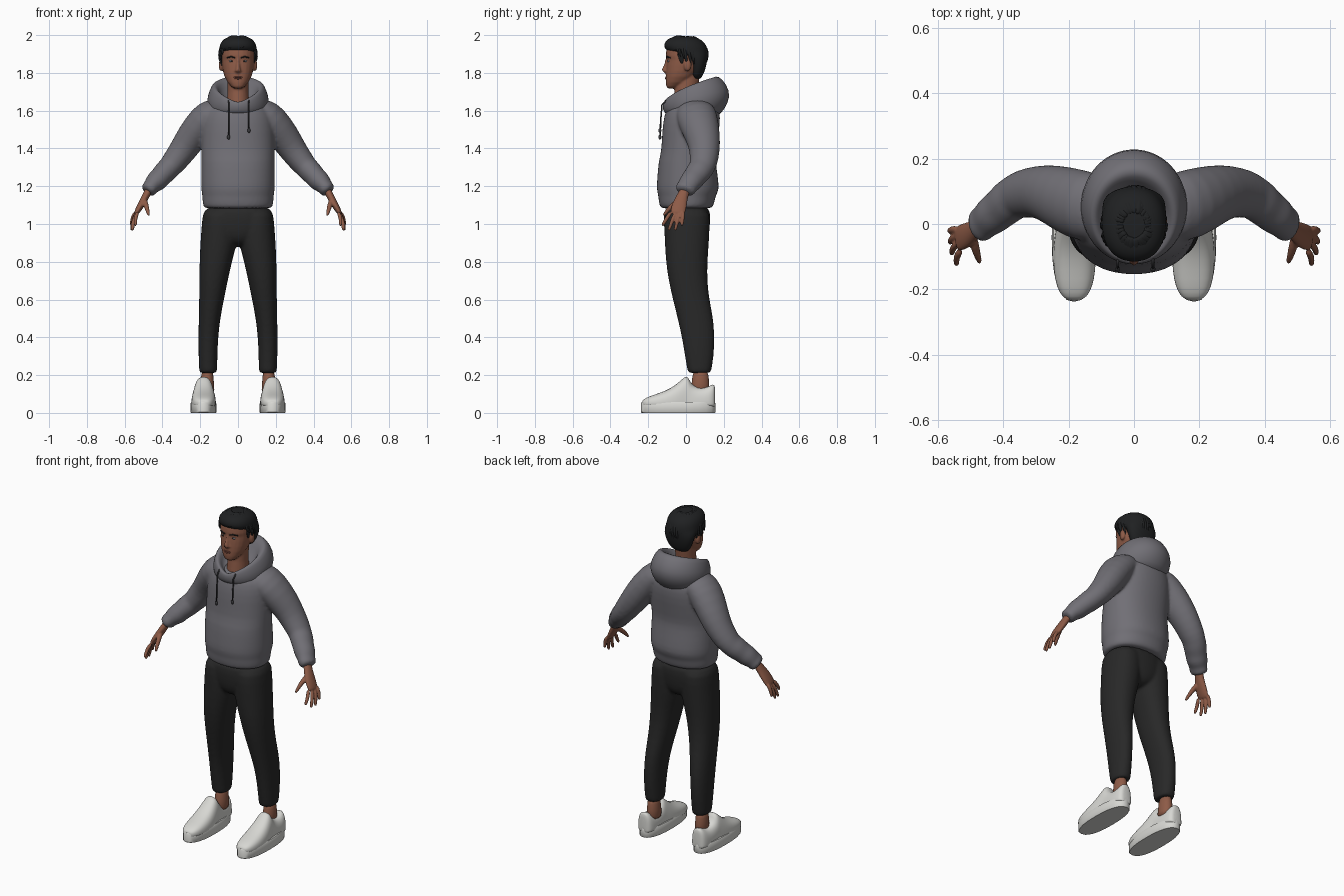
import bpy, bmesh, math, random
from mathutils import Vector, Matrix

random.seed(4)


def material(name, rgb):
    m = bpy.data.materials.new(name)
    m.diffuse_color = (*rgb, 1)
    return m


GREY = material("hoodie grey", (0.165, 0.16, 0.18))
BLACK = material("trouser black", (0.021, 0.021, 0.021))
SKIN = material("skin brown", (0.27, 0.105, 0.063))
HAIR = material("hair black", (0.014, 0.015, 0.016))
WHITE = material("shoe white", (0.68, 0.68, 0.65))
CORD = material("cord dark grey", (0.045, 0.045, 0.05))
EYE = material("eye pale", (0.35, 0.38, 0.42))
LIP = material("lip brown", (0.20, 0.068, 0.048))


def skin_rings(bm, rings):
    """Join rings of points into a closed lofted solid."""
    loops = [[bm.verts.new(p) for p in ring] for ring in rings]
    n = len(loops[0])
    for a, b in zip(loops, loops[1:]):
        for i in range(n):
            j = (i + 1) % n
            bm.faces.new((a[i], a[j], b[j], b[i]))
    bm.faces.new(loops[0][::-1])
    bm.faces.new(loops[-1])


def unit_ring(n=24, e=2.2):
    out = []
    for i in range(n):
        a = 2 * math.pi * i / n
        c, s = math.cos(a), math.sin(a)
        out.append((math.copysign(abs(c) ** (2 / e), c), math.copysign(abs(s) ** (2 / e), s)))
    return out


def stack(bm, secs, e=2.2):
    """Level rings: (z, x min, x max, y front, y back)."""
    skin_rings(bm, [[((a + b) / 2 + u * (b - a) / 2, (f + k) / 2 + v * (k - f) / 2, z)
                     for u, v in unit_ring(24, e)] for z, a, b, f, k in secs])


def tube(bm, secs, side=1, n=16):
    """Rings across a path: (x, y, z, radius in xz, radius along y)."""
    pts = [Vector(s[:3]) for s in secs]
    rings = []
    for i, s in enumerate(secs):
        t = (pts[min(i + 1, len(pts) - 1)] - pts[max(i - 1, 0)]).normalized()
        u = Vector((0, 1, 0)).cross(t)
        u = u.normalized() if u.length > 0.05 else Vector((1, 0, 0))
        v = t.cross(u)
        ring = [pts[i] + u * (a * s[3]) + v * (b * s[4]) for a, b in unit_ring(n, 2)]
        rings.append([(p.x * side, p.y, p.z) for p in ring])
    skin_rings(bm, rings)


def ball(bm, loc, scale):
    bmesh.ops.create_uvsphere(bm, u_segments=16, v_segments=10, radius=1,
                              matrix=Matrix.Translation(loc) @ Matrix.Diagonal((*scale, 1)))


def finish(bm, name, mat, sub=0, mirror=False, voxel=0, smooth=4):
    bmesh.ops.recalc_face_normals(bm, faces=bm.faces)
    for f in bm.faces:
        f.smooth = True
    me = bpy.data.meshes.new(name)
    bm.to_mesh(me)
    bm.free()
    me.materials.append(mat)
    ob = bpy.data.objects.new(name, me)
    bpy.context.collection.objects.link(ob)
    if mirror:
        ob.modifiers.new("mirror", 'MIRROR').use_mirror_merge = False
    if sub:
        m = ob.modifiers.new("subdivision", 'SUBSURF')
        m.levels = m.render_levels = sub
    if voxel:
        m = ob.modifiers.new("remesh", 'REMESH')
        m.mode, m.voxel_size, m.use_smooth_shade = 'VOXEL', voxel, True
        m = ob.modifiers.new("smooth", 'SMOOTH')
        m.factor, m.iterations = 0.5, smooth
    return ob


# Hoodie body and sleeves
bm = bmesh.new()
stack(bm, [(z, -r, r, f, k) for z, r, f, k in [
    (1.08, .175, -.13, .13), (1.09, .186, -.14, .145), (1.13, .19, -.147, .155), (1.15, .19, -.147, .158),
    (1.18, .197, -.158, .178), (1.25, .197, -.153, .17), (1.34, .195, -.146, .157), (1.38, .196, -.131, .157),
    (1.5, .197, -.127, .178), (1.57, .19, -.117, .183), (1.62, .165, -.102, .175),
    (1.645, .12, -.06, .14), (1.655, .06, -.02, .08)]])
for s in (1, -1):
    tube(bm, [(.08, .045, 1.61, .05, .09), (.125, .05, 1.595, .078, .105), (.175, .06, 1.555, .09, .11),
              (.25, .092, 1.455, .082, .092), (.295, .1, 1.385, .073, .08), (.345, .092, 1.32, .066, .074),
              (.365, .082, 1.297, .059, .068), (.385, .068, 1.277, .063, .068), (.41, .045, 1.25, .054, .062),
              (.43, .03, 1.228, .058, .062), (.448, .015, 1.212, .05, .056), (.46, .005, 1.197, .042, .054),
              (.47, -.003, 1.185, .044, .056), (.485, -.01, 1.168, .037, .05)], s, 24)
finish(bm, "hoodie_body", GREY, sub=1, voxel=.009, smooth=4)

# Hood lying open around the neck
bm = bmesh.new()
rings = []
for rx, f, k, zf, zb in [(.135, -.105, .165, 1.575, 1.56), (.155, -.118, .2, 1.595, 1.6),
                         (.168, -.125, .24, 1.615, 1.675), (.152, -.124, .215, 1.635, 1.74),
                         (.135, -.118, .175, 1.645, 1.785), (.115, -.105, .145, 1.643, 1.78),
                         (.095, -.088, .115, 1.63, 1.735), (.078, -.07, .085, 1.60, 1.67)]:
    ring = []
    for u, v in unit_ring(32, 2):
        b = (1 + v) / 2
        ring.append((rx * u, f + (k - f) * b, zf + (zb - zf) * b ** .6))
    rings.append(ring)
skin_rings(bm, rings)
finish(bm, "hood", GREY, sub=1)

# Drawstrings with end knots
bm = bmesh.new()
for x, z in ((-.05, 1.46), (.058, 1.495)):
    tube(bm, [(x, -.105, 1.655, .004, .004), (x, -.127, 1.63, .004, .004),
              (x, -.133, 1.56, .004, .004), (x, -.137, z, .004, .004)], 1, 8)
    ball(bm, (x, -.138, z), (.008, .008, .013))
finish(bm, "drawstrings", CORD)

# Trousers: two legs and hips blended together
bm = bmesh.new()
stack(bm, [(.21, .112, .205, .01, .132), (.22, .11, .206, .008, .134), (.3, .109, .209, -.006, .148),
           (.4, .105, .21, -.022, .152), (.5, .094, .208, -.045, .146), (.6, .074, .206, -.07, .124),
           (.7, .054, .205, -.093, .113), (.8, .032, .204, -.107, .114), (.9, .004, .2, -.113, .122),
           (1., .0, .192, -.117, .127), (1.1, .0, .186, -.112, .128)])
bmesh.ops.duplicate(bm, geom=bm.verts[:] + bm.edges[:] + bm.faces[:])
half = len(bm.verts) // 2
bm.verts.ensure_lookup_table()
for v in bm.verts[half:]:
    v.co.x *= -1
stack(bm, [(.88, -.04, .04, -.06, .07), (.91, -.1, .1, -.1, .11), (.96, -.18, .18, -.116, .125),
           (1.03, -.188, .188, -.12, .13), (1.11, -.183, .183, -.118, .13)])
finish(bm, "trousers", BLACK, sub=1, voxel=.009, smooth=4)

# Ankles
bm = bmesh.new()
stack(bm, [(.09, .12, .2, .02, .13), (.15, .128, .198, .03, .122), (.24, .13, .195, .035, .12)], 2)
finish(bm, "ankles", SKIN, sub=1, mirror=True)

# Shoe uppers: arched sections from toe to heel (y, half width, height)
bm = bmesh.new()
rings = []
for y, w, h in [(-.233, .018, .06), (-.225, .036, .072), (-.195, .055, .088), (-.14, .065, .105),
                (-.08, .066, .13), (-.035, .061, .165), (-.005, .055, .195), (.012, .053, .192),
                (.025, .053, .155), (.06, .053, .132), (.1, .052, .13), (.135, .047, .15),
                (.15, .036, .152), (.155, .02, .13)]:
    rings.append([(.182 + w * u, y, .05 + (h - .05) * v if v > 0 else .05 + .02 * v)
                  for u, v in unit_ring(24, 2.6)])
skin_rings(bm, rings)
finish(bm, "shoe_uppers", WHITE, sub=1, mirror=True)

# Shoe soles
bm = bmesh.new()
stack(bm, [(0, .117, .249, -.234, .153), (.004, .114, .252, -.238, .156),
           (.05, .115, .251, -.238, .156), (.057, .119, .247, -.234, .153)], 2.4)
finish(bm, "shoe_soles", WHITE, mirror=True)
bpy.context.view_layer.objects.active = bpy.data.objects["shoe_soles"]
bpy.data.objects["shoe_soles"].select_set(True)
bpy.ops.object.shade_smooth_by_angle(angle=math.radians(40))

# Hands: palm, four fingers and a thumb
bm = bmesh.new()
tube(bm, [(.462, .005, 1.2, .02, .027), (.482, -.014, 1.16, .02, .028), (.5, -.027, 1.125, .02, .036),
          (.52, -.038, 1.09, .018, .042), (.538, -.045, 1.058, .014, .04), (.542, -.047, 1.05, .008, .03)])
for k, tip in (((.53, -.078, 1.065), (.543, -.126, .99)), ((.537, -.056, 1.06), (.558, -.092, .965)),
               ((.54, -.034, 1.06), (.563, -.058, .965)), ((.54, -.014, 1.068), (.565, -.022, .99))):
    a, b = Vector(k), Vector(tip)
    m = (a + b) / 2 + Vector((.008, 0, .003))
    tube(bm, [(*a, .0125, .0125), (*m, .011, .011), (*(b * .88 + m * .12), .0095, .0095), (*b, .005, .005)], 1, 10)
tube(bm, [(.495, -.03, 1.13, .014, .016), (.487, -.07, 1.1, .015, .015), (.478, -.1, 1.07, .011, .012),
          (.471, -.122, 1.04, .007, .007)], 1, 10)
finish(bm, "hands", SKIN, sub=1, mirror=True, voxel=.0045, smooth=3)

# Head, neck, nose, brow ridge and ears
bm = bmesh.new()
stack(bm, [(z, -r, r, f, k) for z, r, f, k in [
    (1.718, .02, -.095, -.05), (1.728, .036, -.104, -.03), (1.75, .055, -.107, .01), (1.78, .071, -.107, .045),
    (1.81, .08, -.106, .07), (1.84, .085, -.104, .085), (1.87, .088, -.101, .095), (1.89, .089, -.107, .098),
    (1.92, .088, -.104, .098), (1.95, .078, -.09, .085), (1.975, .05, -.05, .05)]])
stack(bm, [(1.58, -.075, .075, -.075, .085), (1.64, -.06, .06, -.068, .07), (1.7, -.055, .055, -.062, .062),
           (1.8, -.055, .055, -.06, .075)], 2)
stack(bm, [(1.802, -.012, .012, -.115, -.09), (1.81, -.018, .018, -.126, -.09), (1.82, -.013, .013, -.127, -.09),
           (1.85, -.008, .008, -.114, -.09), (1.88, -.008, .008, -.107, -.09)], 2)
for s in (1, -1):
    ball(bm, (.09 * s, .008, 1.84), (.012, .02, .032))
finish(bm, "head", SKIN, voxel=.0055, smooth=3)

# Face details
bm = bmesh.new()
ball(bm, (.034, -.092, 1.862), (.014, .006, .0055))
finish(bm, "eyes", EYE, mirror=True)
bm = bmesh.new()
ball(bm, (.034, -.0965, 1.862), (.005, .003, .005))
tube(bm, [(.016, -.103, 1.88, .003, .004), (.036, -.1, 1.886, .0045, .005), (.058, -.083, 1.88, .003, .004)], 1, 8)
finish(bm, "irises_and_brows", HAIR, mirror=True)
bm = bmesh.new()
ball(bm, (0, -.105, 1.777), (.023, .006, .004))
ball(bm, (0, -.105, 1.77), (.018, .006, .004))
finish(bm, "lips", LIP)

# Hair: cap plus swept locks
bm = bmesh.new()
stack(bm, [(z, -r, r, f, k) for z, r, f, k in [
    (1.765, .045, .04, .075), (1.79, .068, .025, .092), (1.83, .086, .025, .106), (1.87, .096, .01, .113),
    (1.895, .098, -.03, .115), (1.915, .1, -.108, .116), (1.945, .099, -.12, .11), (1.972, .085, -.108, .088),
    (1.988, .06, -.08, .055), (1.993, .025, -.04, .02)]])
finish(bm, "hair_cap", HAIR, sub=1)
bm = bmesh.new()
for i in range(44):
    a = 2 * math.pi * i / 44 + random.uniform(-.05, .05)
    front = max(0, -math.sin(a))
    low = -.55 + 1.0 * min(1, front * 1.6) + random.uniform(-.1, .12)
    secs = []
    for j in range(6):
        t = j / 5
        e = 1.3 + (low - 1.3) * t
        b = a + .3 * (t - .5)
        k = 1 + .04 * random.random()
        w = .017 * (1 - .75 * t * t)
        secs.append((.096 * k * math.cos(e) * math.cos(b), -.006 + .118 * k * math.cos(e) * math.sin(b),
                     1.89 + .1 * k * math.sin(e), w, w * .9))
    tube(bm, secs, 1, 6)
# Sideburns
for s in (1, -1):
    tube(bm, [(.09, -.03, 1.91, .01, .025), (.087, -.024, 1.875, .007, .014), (.083, -.02, 1.845, .003, .006)], s, 8)
finish(bm, "hair_locks", HAIR, sub=1)
